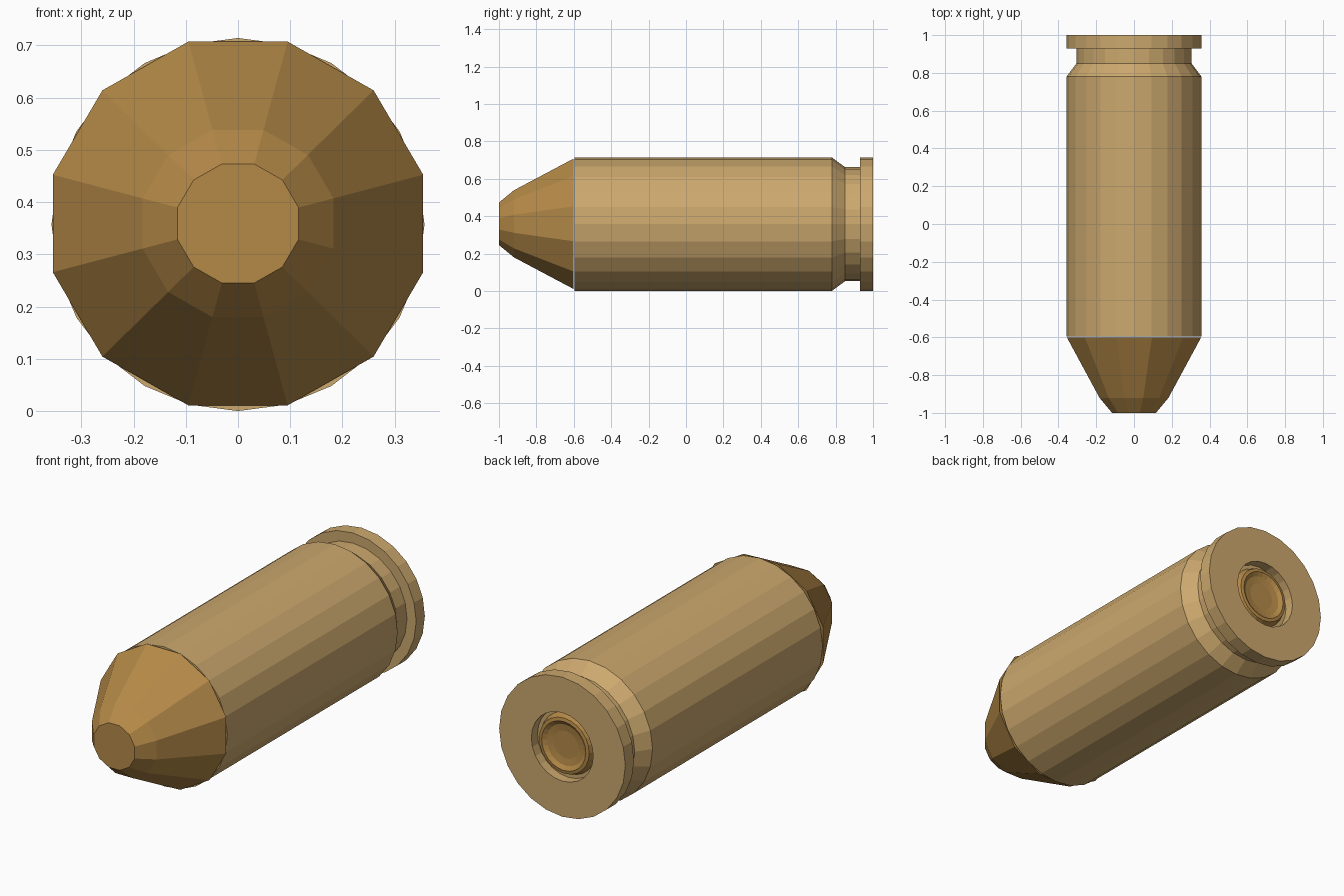
import bpy, bmesh, math

if "Cube" in bpy.data.objects:
    bpy.data.objects.remove(bpy.data.objects["Cube"])

CZ = 0.357  # height of the long axis


def material(name, color):
    m = bpy.data.materials.new(name)
    m.diffuse_color = (*color, 1)
    m.use_nodes = True
    m.node_tree.nodes["Principled BSDF"].inputs["Base Color"].default_value = m.diffuse_color
    return m


def lathe(name, profile, sides, mat, offset=0.0, zscale=1.0, cz=CZ):
    """Revolve (radius, y) points about the y axis and cap both ends."""
    bm = bmesh.new()
    rings = []
    for r, y in profile:
        ring = []
        for i in range(sides):
            a = 2 * math.pi * i / sides + offset
            ring.append(bm.verts.new((r * math.cos(a), y, cz + zscale * r * math.sin(a))))
        rings.append(ring)
    for a, b in zip(rings, rings[1:]):
        for i in range(sides):
            j = (i + 1) % sides
            bm.faces.new((a[i], a[j], b[j], b[i]))
    bm.faces.new(rings[0])
    bm.faces.new(rings[-1])
    bmesh.ops.recalc_face_normals(bm, faces=bm.faces)
    me = bpy.data.meshes.new(name)
    bm.to_mesh(me)
    bm.free()
    me.materials.append(mat)
    ob = bpy.data.objects.new(name, me)
    bpy.context.collection.objects.link(ob)
    return ob


brass = material("pale brass", (0.604, 0.393, 0.155))
copper = material("copper", (0.462, 0.253, 0.064))

# Casing: body, tapered groove, rim and primer pocket
lathe("casing", [(0.357, -0.595), (0.357, 0.78), (0.305, 0.85), (0.305, 0.93),
                 (0.357, 0.93), (0.357, 1.0), (0.175, 1.0), (0.175, 0.95)], 24, brass)

# Tip: faceted cone with a blunt end, a hair's gap in front of the casing
lathe("tip", [(0.12, -1.0), (0.189, -0.92), (0.367, -0.602)], 12, copper,
      offset=math.radians(15), zscale=0.982, cz=0.359)

# Primer: raised button with a shallow dished centre
lathe("primer", [(0.158, 0.945), (0.142, 0.985), (0.125, 0.988), (0.105, 0.975),
                 (0.07, 0.97)], 24, copper)
